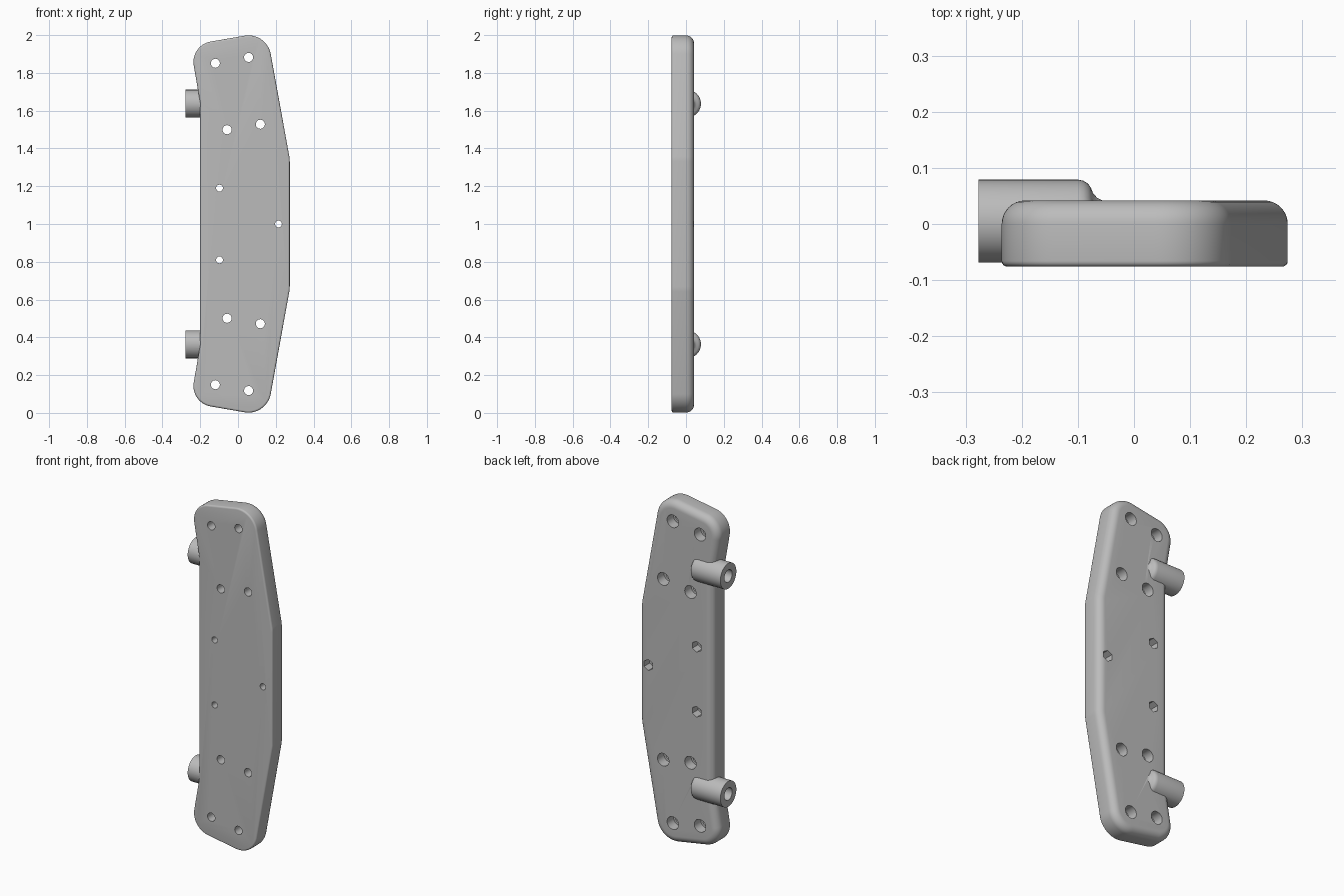
import bpy, bmesh, math
from mathutils import Vector, Matrix

cube = bpy.data.objects.get("Cube")
if cube:
    bpy.data.objects.remove(cube, do_unlink=True)

grey = bpy.data.materials.new("plain grey")
grey.use_nodes = True
GREY = (0.5, 0.5, 0.5, 1)
grey.diffuse_color = GREY
grey.node_tree.nodes["Principled BSDF"].inputs["Base Color"].default_value = GREY


def make_object(name, bm):
    bmesh.ops.recalc_face_normals(bm, faces=bm.faces)
    mesh = bpy.data.meshes.new(name)
    bm.to_mesh(mesh)
    bm.free()
    mesh.materials.append(grey)
    obj = bpy.data.objects.new(name, mesh)
    bpy.context.collection.objects.link(obj)
    return obj


def loft(bm, rings):
    """Skin a list of closed point rings and cap both ends."""
    loops = [[bm.verts.new(p) for p in ring] for ring in rings]
    for a, b in zip(loops, loops[1:]):
        for i in range(len(a)):
            j = (i + 1) % len(a)
            bm.faces.new((a[i], a[j], b[j], b[i]))
    bm.faces.new(loops[0])
    bm.faces.new(loops[-1][::-1])


def rounded(corners):
    """Outline from (x, z, radius) corners, each replaced by an arc."""
    pts = []
    n = len(corners)
    for i, (x, z, r) in enumerate(corners):
        c = Vector((x, z))
        a = (Vector(corners[i - 1][:2]) - c).normalized()
        b = (Vector(corners[(i + 1) % n][:2]) - c).normalized()
        half = a.angle(b) / 2
        centre = c + (a + b).normalized() * (r / math.sin(half))
        start = c + a * (r / math.tan(half)) - centre
        end = c + b * (r / math.tan(half)) - centre
        turn = math.pi - 2 * half
        steps = max(2, round(math.degrees(turn) / 6))
        side = 1 if start.x * end.y - start.y * end.x > 0 else -1
        for k in range(steps + 1):
            t = side * turn * k / steps
            pts.append(centre + Matrix.Rotation(t, 2) @ start)
    return pts


def inset(pts, d):
    """Move a counter-clockwise outline inwards by d."""
    out = []
    for i, p in enumerate(pts):
        e1 = (p - pts[i - 1]).normalized()
        e2 = (pts[(i + 1) % len(pts)] - p).normalized()
        n1, n2 = Vector((-e1.y, e1.x)), Vector((-e2.y, e2.x))
        out.append(p + (n1 + n2) * (d / (1 + n1.dot(n2))))
    return out


# Plate: symmetrical outline, small front edge radius, large back edge radius
upper = [(0.274, 1.345, 0.15), (0.152, 2.017, 0.12), (-0.253, 1.947, 0.11), (-0.2, 1.64, 0.03)]
lower = [(x, 2 - z, r) for x, z, r in reversed(upper)]
outline = rounded(upper + lower)
FRONT, BACK = -0.076, 0.042
section = []
for k in range(5):
    a = math.radians(90 * k / 4)
    section.append((FRONT + 0.01 * (1 - math.sin(a)), 0.01 * (1 - math.cos(a))))
section.reverse()
section = sorted(section)
for k in range(9):
    a = math.radians(90 * k / 8)
    section.append((BACK - 0.042 * (1 - math.sin(a)), 0.042 * (1 - math.cos(a))))
bm = bmesh.new()
loft(bm, [[(p.x, y, p.y) for p in inset(outline, d)] for y, d in section])
plate = make_object("mounting_plate", bm)


def boolean(cutter, operation):
    cutter.hide_render = True
    mod = plate.modifiers.new(cutter.name, "BOOLEAN")
    mod.operation = operation
    mod.solver = "EXACT"
    mod.object = cutter
    bpy.context.view_layer.objects.active = plate
    bpy.ops.object.modifier_apply(modifier=mod.name)
    bpy.data.objects.remove(cutter, do_unlink=True)


# Hinge bosses: turned pins lying along x, blending into the back of the plate
BOSS_Y, BOSS_Z = 0.005, (1.637, 0.363)


def turned(bm, profile, z, sides=48):
    rings = []
    for x, r in profile:
        rings.append([(x, BOSS_Y + r * math.cos(2 * math.pi * i / sides),
                       z + r * math.sin(2 * math.pi * i / sides)) for i in range(sides)])
    loft(bm, rings)


boss_profile = [(-0.277, 0.074), (-0.1, 0.074), (-0.09, 0.072), (-0.082, 0.067),
                (-0.077, 0.06), (-0.073, 0.05), (-0.066, 0.042), (-0.055, 0.036)]
bm = bmesh.new()
for z in BOSS_Z:
    turned(bm, boss_profile, z)
boolean(make_object("hinge_bosses", bm), "UNION")

# Blind bores in the boss ends
bm = bmesh.new()
for z in BOSS_Z:
    turned(bm, [(-0.3, 0.036), (-0.13, 0.036)], z, 32)
boolean(make_object("boss_bores", bm), "DIFFERENCE")


# Screw holes, with round or hexagonal pockets at the back
def drill(bm, x, z, r, y0, y1, sides):
    place = Matrix.Translation((x, (y0 + y1) / 2, z)) @ Matrix.Rotation(math.pi / 2, 4, "X")
    bmesh.ops.create_cone(bm, cap_ends=True, segments=sides, radius1=r, radius2=r,
                          depth=y1 - y0, matrix=place)


large = [(-0.12, 1.851), (0.056, 1.882), (-0.058, 1.499), (0.118, 1.528)]
large += [(x, 2 - z) for x, z in large]
small = [(-0.098, 1.19), (-0.098, 0.81), (0.214, 1.0)]
through, pockets = bmesh.new(), bmesh.new()
for x, z in large:
    drill(through, x, z, 0.024, -0.2, 0.2, 32)
    drill(pockets, x, z, 0.037, -0.018, 0.2, 32)
for x, z in small:
    drill(through, x, z, 0.018, -0.2, 0.2, 32)
    drill(pockets, x, z, 0.032, -0.01, 0.2, 6)
boolean(make_object("screw_holes", through), "DIFFERENCE")
boolean(make_object("screw_pockets", pockets), "DIFFERENCE")

# Smooth shading with crisp edges
bpy.ops.object.select_all(action="DESELECT")
plate.select_set(True)
bpy.context.view_layer.objects.active = plate
bpy.ops.object.shade_smooth_by_angle(angle=math.radians(30))
